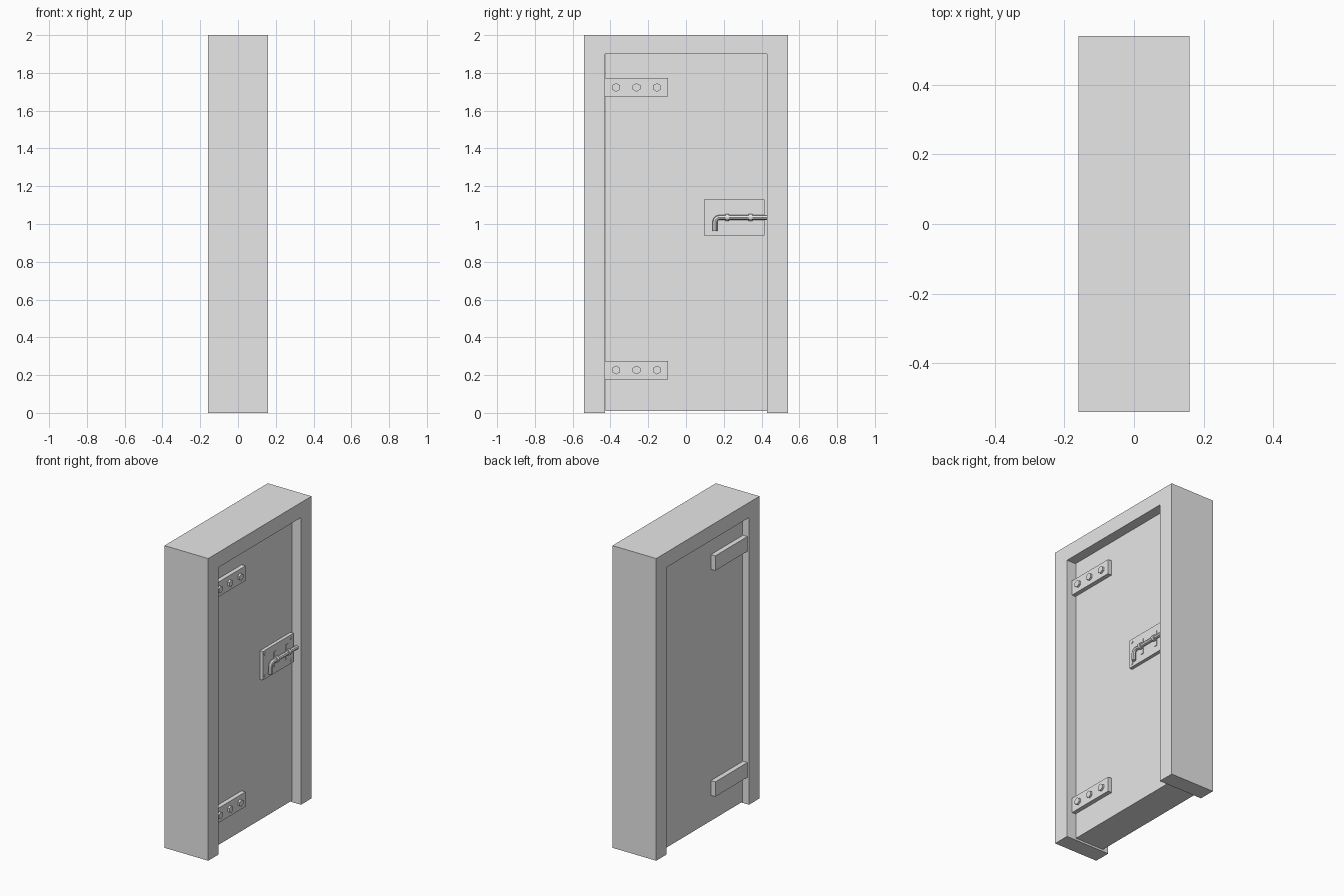
import bpy, bmesh, math
from mathutils import Matrix, Vector

cube = bpy.data.objects.get("Cube")
if cube:
    bpy.data.objects.remove(cube, do_unlink=True)

grey = bpy.data.materials.new("plain_grey")
grey.use_nodes = True
grey.diffuse_color = (0.8, 0.8, 0.8, 1)
grey.node_tree.nodes["Principled BSDF"].inputs["Base Color"].default_value = (0.8, 0.8, 0.8, 1)


def finish(name, bm):
    mesh = bpy.data.meshes.new(name)
    bmesh.ops.recalc_face_normals(bm, faces=bm.faces)
    bm.to_mesh(mesh)
    bm.free()
    mesh.materials.append(grey)
    obj = bpy.data.objects.new(name, mesh)
    bpy.context.collection.objects.link(obj)
    return obj


def box(name, x, y, z):
    """Box from (low, high) pairs on each axis."""
    bm = bmesh.new()
    centre = Vector((sum(x) / 2, sum(y) / 2, sum(z) / 2))
    size = (x[1] - x[0], y[1] - y[0], z[1] - z[0])
    bmesh.ops.create_cube(bm, size=1, matrix=Matrix.Translation(centre) @ Matrix.Diagonal((*size, 1)))
    return finish(name, bm)


def stud(name, x, y, z, radius, height, sides):
    """Short prism standing out along +x."""
    bm = bmesh.new()
    place = Matrix.Translation((x + height / 2, y, z)) @ Matrix.Rotation(math.pi / 2, 4, "Y")
    place = place @ Matrix.Rotation(math.pi / 2, 4, "Z")
    bmesh.ops.create_cone(bm, cap_ends=True, segments=sides, radius1=radius, radius2=radius,
                          depth=height, matrix=place)
    return finish(name, bm)


# Frame: one arch outline extruded through the wall thickness
DEPTH, HALF, OPEN, HEAD = 0.16, 0.54, 0.43, 1.9
outline = [(-HALF, 0), (-HALF, 2), (HALF, 2), (HALF, 0),
           (OPEN, 0), (OPEN, HEAD), (-OPEN, HEAD), (-OPEN, 0)]
bm = bmesh.new()
face = bm.faces.new([bm.verts.new((-DEPTH, y, z)) for y, z in outline])
side = bmesh.ops.extrude_face_region(bm, geom=[face])["geom"]
bmesh.ops.translate(bm, vec=(2 * DEPTH, 0, 0),
                    verts=[v for v in side if isinstance(v, bmesh.types.BMVert)])
finish("door_frame", bm)

# Door leaf, with a narrow gap on the hinge side
FRONT, BACK = 0.094, -0.116
box("door_leaf", (BACK, FRONT), (-0.426, OPEN), (0.01, HEAD))

# Hinge straps wrap both faces; bolts on the front only
for label, z in (("lower", 0.227), ("upper", 1.723)):
    box(label + "_hinge", (BACK - 0.032, FRONT + 0.028), (-OPEN, -0.095), (z - 0.049, z + 0.049))
    for i in range(3):
        stud(f"{label}_hinge_bolt_{i + 1}", FRONT + 0.028, -0.37 + 0.108 * i, z, 0.023, 0.012, 6)

# Latch plate with corner screws
PLATE = FRONT + 0.022
box("latch_plate", (FRONT, PLATE), (0.095, 0.415), (0.94, 1.13))
for y in (0.118, 0.392):
    for z in (0.963, 1.107):
        stud("latch_screw", PLATE, y, z, 0.011, 0.004, 8)

# Sliding bolt with its handle bent down
ROD_Z, ROD_X, ROD_R = 1.035, PLATE + 0.014, 0.013
curve = bpy.data.curves.new("latch_bolt", "CURVE")
curve.dimensions = "3D"
curve.bevel_depth = ROD_R
curve.bevel_resolution = 2
curve.use_fill_caps = True
bend = 0.025
arc = [(0.153 + bend - bend * math.sin(a), ROD_Z - bend + bend * math.cos(a))
       for a in [math.pi / 2 * i / 4 for i in range(5)]]
path = [(0.432, ROD_Z)] + arc + [(0.153, 0.964)]
spline = curve.splines.new("POLY")
spline.points.add(len(path) - 1)
for point, (y, z) in zip(spline.points, path):
    point.co = (ROD_X, y, z, 1)
curve.materials.append(grey)
rod = bpy.data.objects.new("latch_bolt", curve)
bpy.context.collection.objects.link(rod)
bpy.context.view_layer.objects.active = rod
rod.select_set(True)
bpy.ops.object.convert(target="MESH")
bpy.ops.object.shade_smooth_by_angle(angle=math.radians(40))

# Keepers: thin straps on the plate arching over the bolt
for i, y in enumerate((0.218, 0.342)):
    box(f"keeper_strap_{i + 1}", (PLATE, PLATE + 0.004), (y - 0.01, y + 0.01), (0.985, 1.085))
    stud_ring = bmesh.new()
    place = Matrix.Translation((ROD_X, y, ROD_Z)) @ Matrix.Rotation(math.pi / 2, 4, "X")
    bmesh.ops.create_cone(stud_ring, cap_ends=True, segments=12, radius1=0.019, radius2=0.019,
                          depth=0.02, matrix=place)
    finish(f"keeper_loop_{i + 1}", stud_ring)
